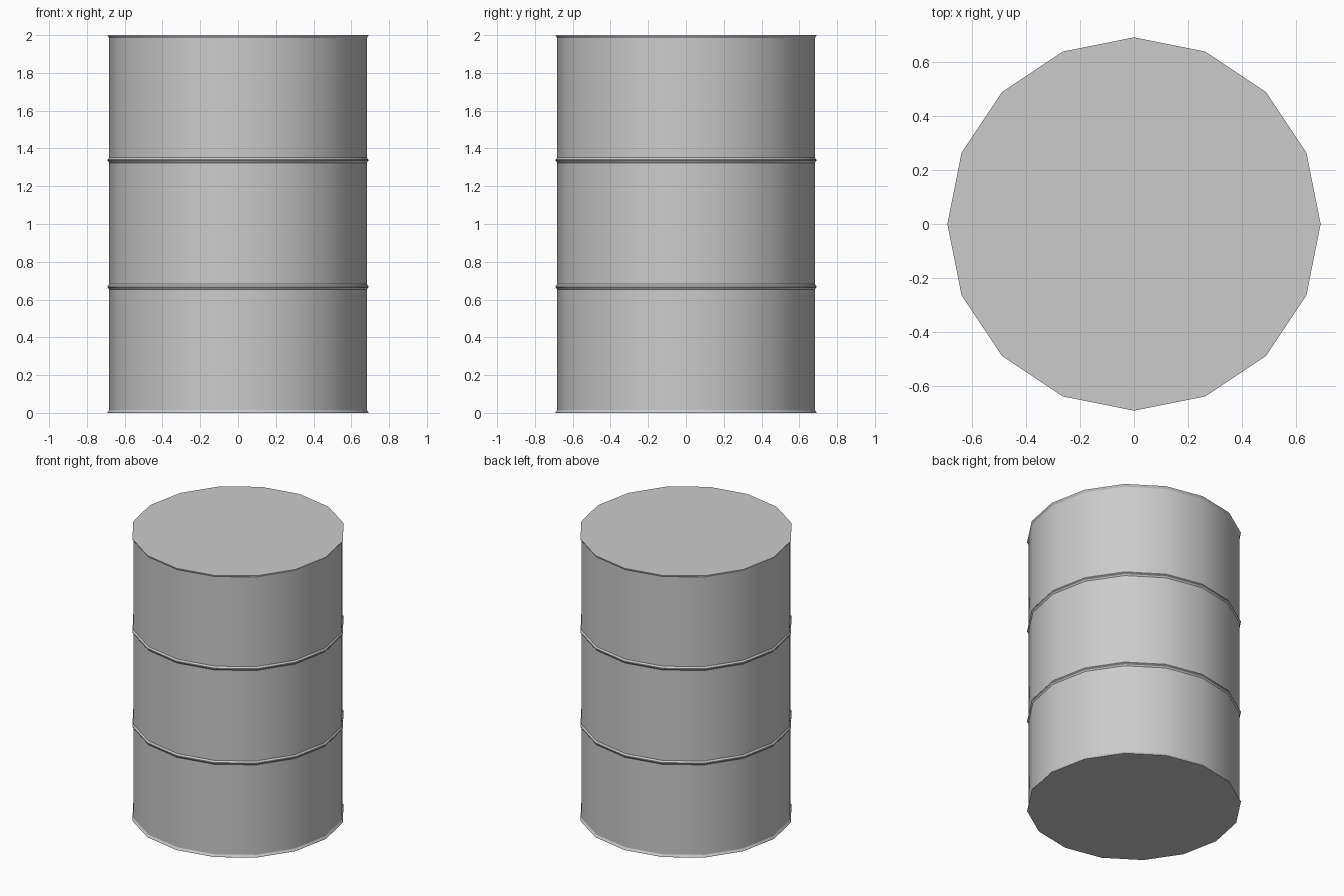
import bpy
import bmesh
import math

if "Cube" in bpy.data.objects:
    bpy.data.objects.remove(bpy.data.objects["Cube"])

SIDES = 16
BODY_R, RIM_R = 0.682, 0.69

# Painted steel
steel = bpy.data.materials.new("grey_steel")
steel.diffuse_color = (0.6, 0.6, 0.6, 1)
steel.use_nodes = True
steel.node_tree.nodes["Principled BSDF"].inputs["Base Color"].default_value = steel.diffuse_color


def bead(z):
    """Raised rolling hoop around the wall."""
    return [(BODY_R, z - 0.014), (RIM_R, z - 0.003),
            (RIM_R, z + 0.003), (BODY_R, z + 0.014)]


# Wall profile from bottom rim to top rim
profile = [(RIM_R, 0), (RIM_R, 0.004), (BODY_R, 0.016)]
profile += bead(0.668) + bead(1.338)
profile += [(BODY_R, 1.984), (RIM_R, 1.996), (RIM_R, 2)]

# Drum: stacked rings joined by quads, closed by flat lids
bm = bmesh.new()
rings = []
for r, z in profile:
    rings.append([bm.verts.new((r * math.cos(math.tau * i / SIDES),
                                r * math.sin(math.tau * i / SIDES), z))
                  for i in range(SIDES)])
for low, high in zip(rings, rings[1:]):
    for i in range(SIDES):
        j = (i + 1) % SIDES
        bm.faces.new((low[i], low[j], high[j], high[i]))
bm.faces.new(rings[0][::-1])
bm.faces.new(rings[-1])

mesh = bpy.data.meshes.new("drum")
bm.to_mesh(mesh)
bm.free()
mesh.materials.append(steel)
drum = bpy.data.objects.new("drum", mesh)
bpy.context.collection.objects.link(drum)

# Smooth wall with crisp lids and hoops
bpy.context.view_layer.objects.active = drum
drum.select_set(True)
bpy.ops.object.shade_smooth_by_angle(angle=math.radians(30))
